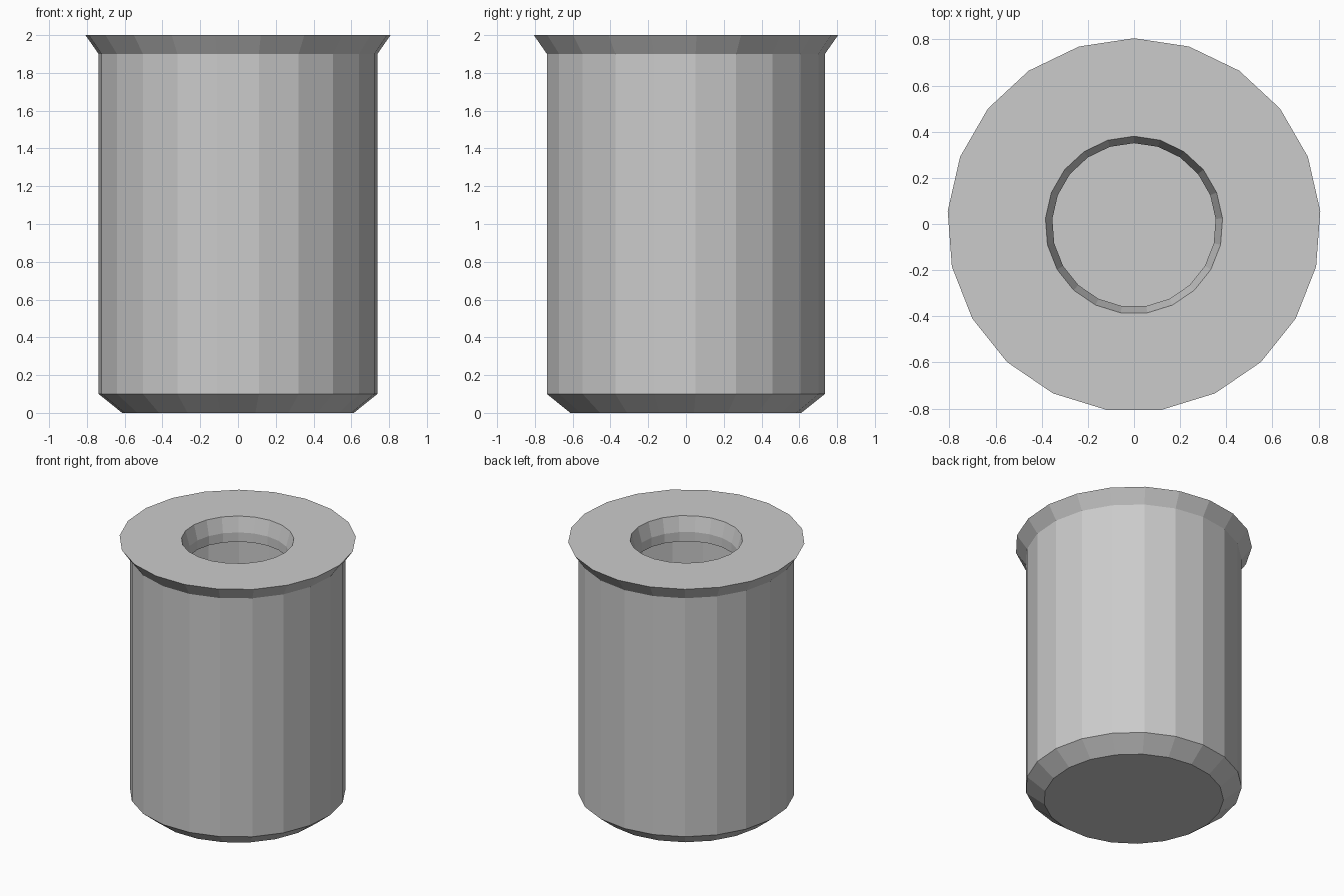
import bpy
import bmesh
from math import sin, cos, pi

SIDES = 21

cube = bpy.data.objects.get("Cube")
if cube:
    bpy.data.objects.remove(cube, do_unlink=True)

# Plain grey metal
metal = bpy.data.materials.new("grey metal")
metal.use_nodes = True
grey = (0.6, 0.6, 0.6, 1)
metal.diffuse_color = grey
metal.node_tree.nodes["Principled BSDF"].inputs["Base Color"].default_value = grey


def lathe(name, profile):
    """Spin a (radius, height) profile into a closed faceted solid."""
    bm = bmesh.new()
    rings = []
    for radius, height in profile:
        angles = [2 * pi * i / SIDES for i in range(SIDES)]
        rings.append([bm.verts.new((radius * sin(a), radius * cos(a), height))
                      for a in angles])
    for low, high in zip(rings, rings[1:]):
        for i in range(SIDES):
            j = (i + 1) % SIDES
            bm.faces.new((low[i], low[j], high[j], high[i]))
    # Cap the underside and the cavity floor
    bm.faces.new(rings[0])
    bm.faces.new(rings[-1])
    bmesh.ops.recalc_face_normals(bm, faces=bm.faces)
    mesh = bpy.data.meshes.new(name)
    bm.to_mesh(mesh)
    bm.free()
    mesh.materials.append(metal)
    obj = bpy.data.objects.new(name, mesh)
    bpy.context.collection.objects.link(obj)
    return obj


# Chamfered foot, straight body, flared rim, tapered mouth, hollow inside
outside = [(0.615, 0), (0.74, 0.1), (0.74, 1.9), (0.81, 2)]
mouth = [(0.385, 2), (0.355, 1.89), (0.355, 1.82)]
cavity = [(0.7, 1.82), (0.7, 0.11), (0.6, 0.02)]
body = lathe("hollow_body", outside + mouth + cavity)

# An odd side count is slightly off centre front to back
body.location.y = -0.81 * (1 - cos(pi / SIDES)) / 2
